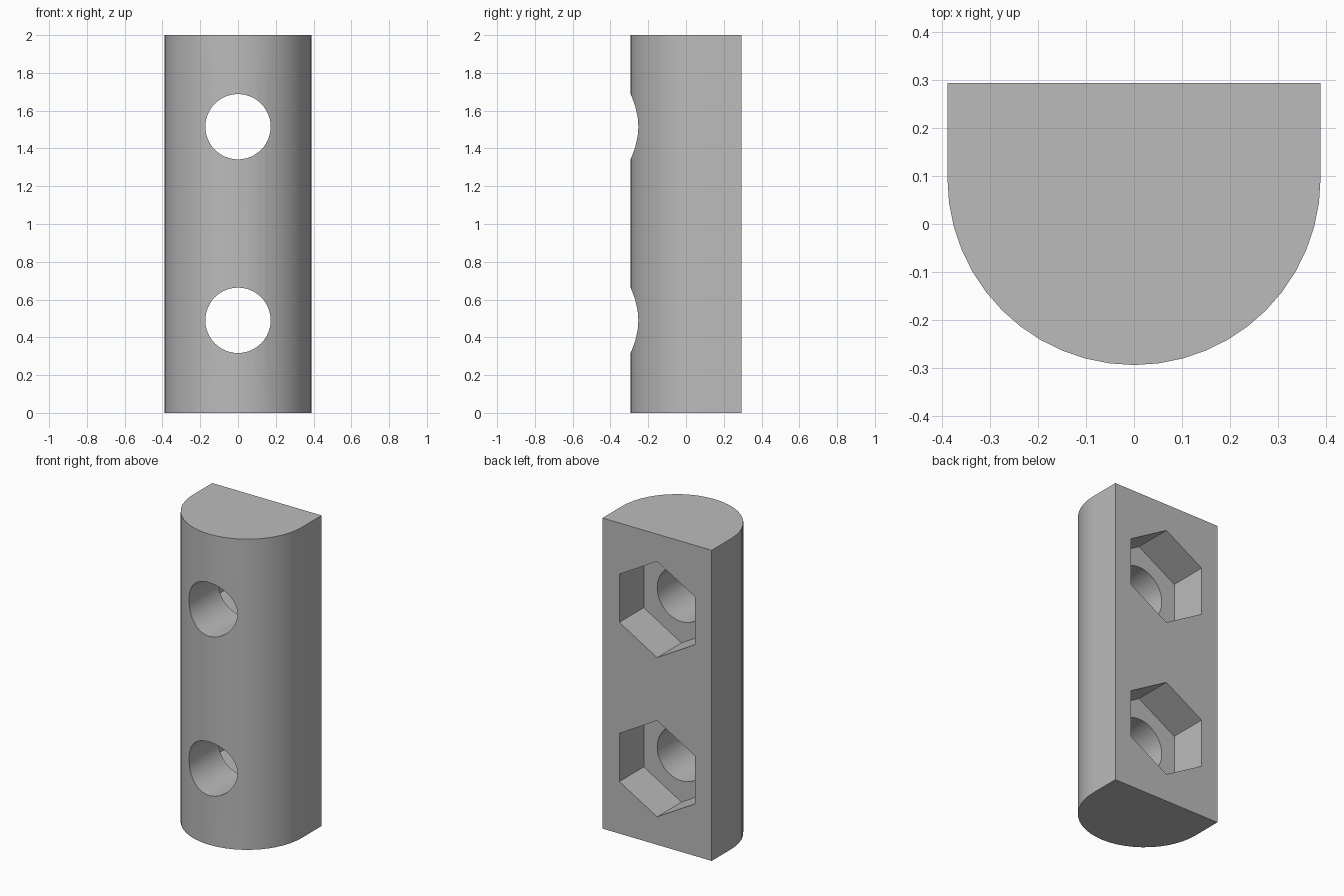
import bpy
import bmesh
from math import pi, sin, cos
from mathutils import Matrix, Vector

cube = bpy.data.objects.get("Cube")
if cube:
    bpy.data.objects.remove(cube, do_unlink=True)

RADIUS = 0.389        # rounded front
BACK = 0.294          # flat back plane
HEIGHT = 2.0
BORE_RADIUS = 0.173
NUT_RADIUS = 0.31     # hexagon corner radius
NUT_DEPTH = 0.248
HOLE_HEIGHTS = (0.49, 1.515)

grey = bpy.data.materials.new("plain grey")
grey.use_nodes = True
colour = (0.5, 0.5, 0.5, 1)
grey.diffuse_color = colour
grey.node_tree.nodes["Principled BSDF"].inputs["Base Color"].default_value = colour


def add_object(name, bm):
    bmesh.ops.recalc_face_normals(bm, faces=bm.faces)
    mesh = bpy.data.meshes.new(name)
    bm.to_mesh(mesh)
    bm.free()
    mesh.materials.append(grey)
    obj = bpy.data.objects.new(name, mesh)
    bpy.context.collection.objects.link(obj)
    return obj


def prism_along_y(name, sides, radius, y_start, y_end, z):
    """Prism lying along y with one corner pointing up."""
    bm = bmesh.new()
    ring = [bm.verts.new((radius * sin(2 * pi * i / sides), y_start,
                          z + radius * cos(2 * pi * i / sides))) for i in range(sides)]
    face = bm.faces.new(ring)
    result = bmesh.ops.extrude_face_region(bm, geom=[face])
    moved = [g for g in result["geom"] if isinstance(g, bmesh.types.BMVert)]
    bmesh.ops.translate(bm, verts=moved, vec=(0, y_end - y_start, 0))
    return add_object(name, bm)


def cut(target, cutter):
    cutter.hide_render = True
    mod = target.modifiers.new("cut", "BOOLEAN")
    mod.operation = "DIFFERENCE"
    mod.solver = "EXACT"
    mod.object = cutter
    bpy.context.view_layer.objects.active = target
    bpy.ops.object.modifier_apply(modifier=mod.name)
    bpy.data.objects.remove(cutter, do_unlink=True)


# Body: D-shaped profile, half circle in front and flat at the back
bm = bmesh.new()
steps = 24
centre_y = RADIUS - BACK
profile = [(RADIUS, BACK), (-RADIUS, BACK)]
profile += [(-RADIUS * cos(pi * i / steps), centre_y - RADIUS * sin(pi * i / steps))
            for i in range(steps + 1)]
base = bm.faces.new([bm.verts.new((x, y, 0)) for x, y in profile])
extruded = bmesh.ops.extrude_face_region(bm, geom=[base])
top = [g for g in extruded["geom"] if isinstance(g, bmesh.types.BMVert)]
bmesh.ops.translate(bm, verts=top, vec=(0, 0, HEIGHT))
body = add_object("clamp_body", bm)

# Through bores and hexagonal nut pockets
for z in HOLE_HEIGHTS:
    cut(body, prism_along_y("bore_cutter", 48, BORE_RADIUS, -0.5, 0.5, z))
    cut(body, prism_along_y("nut_cutter", 6, NUT_RADIUS, BACK - NUT_DEPTH, 0.5, z))

# Soft curved walls, crisp edges
bpy.ops.object.select_all(action="DESELECT")
body.select_set(True)
bpy.context.view_layer.objects.active = body
bpy.ops.object.shade_smooth_by_angle(angle=pi / 6)
